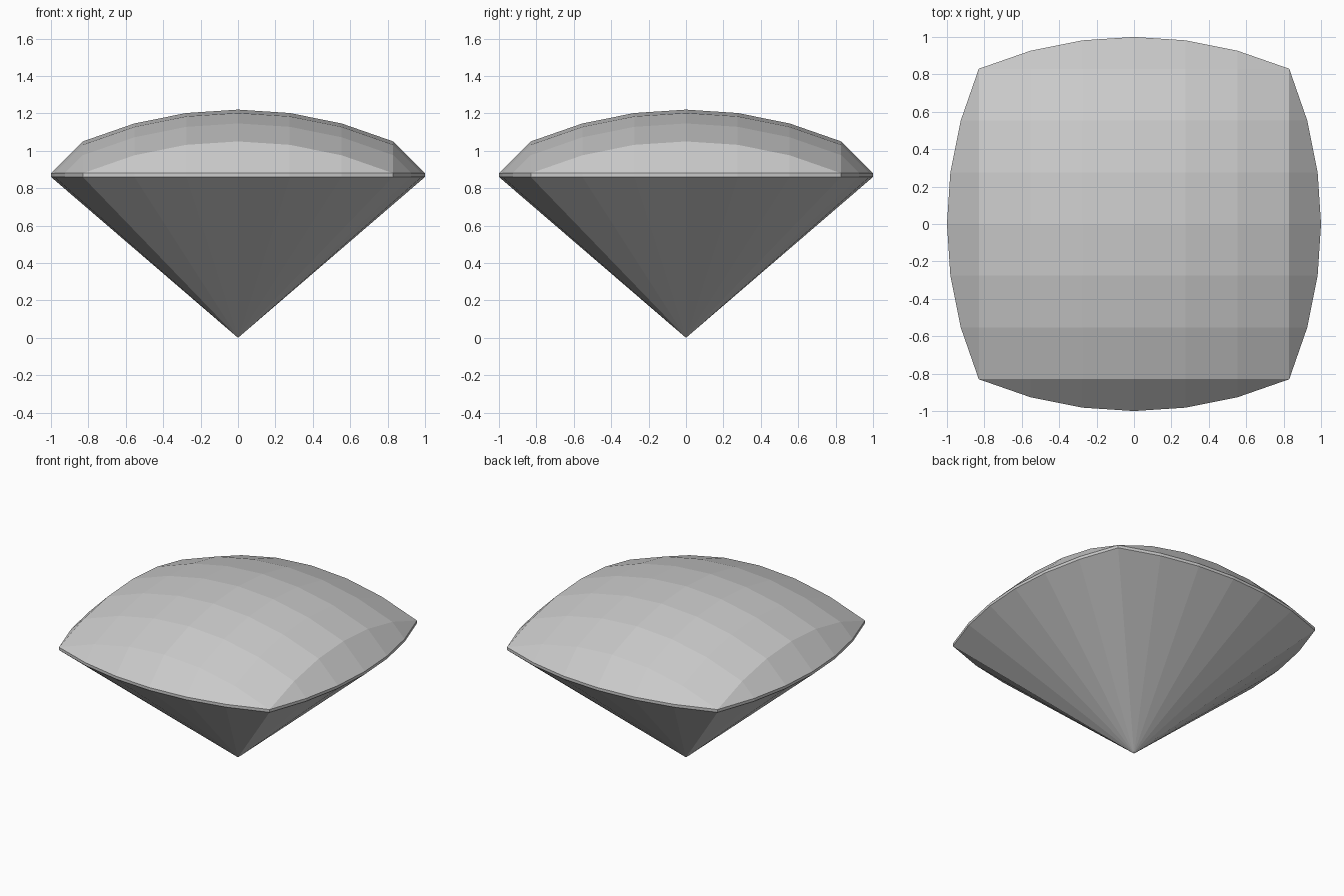
import bpy
import bmesh
import math

cube = bpy.data.objects.get("Cube")
if cube:
    bpy.data.objects.remove(cube, do_unlink=True)

HALF = 0.83          # half width of the square under the crown
BULGE = 0.17         # rise of each arc over that square
RIM_TOP, RIM_BOTTOM = 0.88, 0.86
RADIUS = (HALF ** 2 + BULGE ** 2) / (2 * BULGE)


def arc(t):
    """Height of a shallow circular arc that is zero at the square's edge."""
    return max(0.0, math.sqrt(RADIUS ** 2 - t * t) - (RADIUS - BULGE))


def extrude_border(bm):
    """Extrude the open border and return its new vertices."""
    border = [e for e in bm.edges if e.is_boundary]
    new = bmesh.ops.extrude_edge_only(bm, edges=border)["geom"]
    return [g for g in new if isinstance(g, bmesh.types.BMVert)]


stone = bpy.data.materials.new("pale grey stone")
stone.use_nodes = True
colour = (0.6, 0.6, 0.6, 1.0)
stone.diffuse_color = colour
stone.node_tree.nodes["Principled BSDF"].inputs["Base Color"].default_value = colour

bm = bmesh.new()

# Pillow-shaped crown: two crossed arcs added together
bmesh.ops.create_grid(bm, x_segments=6, y_segments=6, size=HALF)
for v in bm.verts:
    v.co.z = RIM_TOP + arc(v.co.x) + arc(v.co.y)

# Sloping crown sides, bowed outwards and tapering to the corners
for v in extrude_border(bm):
    x, y = v.co.x, v.co.y
    if abs(x) > abs(y):
        v.co.x += math.copysign(arc(y), x)
    else:
        v.co.y += math.copysign(arc(x), y)
    v.co.z = RIM_TOP
bmesh.ops.remove_doubles(bm, verts=bm.verts[:], dist=0.001)

# Thin girdle
for v in extrude_border(bm):
    v.co.z = RIM_BOTTOM

# Pavilion facets meeting at the point
bmesh.ops.pointmerge(bm, verts=extrude_border(bm), merge_co=(0, 0, 0))
bmesh.ops.recalc_face_normals(bm, faces=bm.faces[:])

mesh = bpy.data.meshes.new("cut_gem")
bm.to_mesh(mesh)
bm.free()
mesh.materials.append(stone)
gem = bpy.data.objects.new("cut_gem", mesh)
bpy.context.collection.objects.link(gem)
